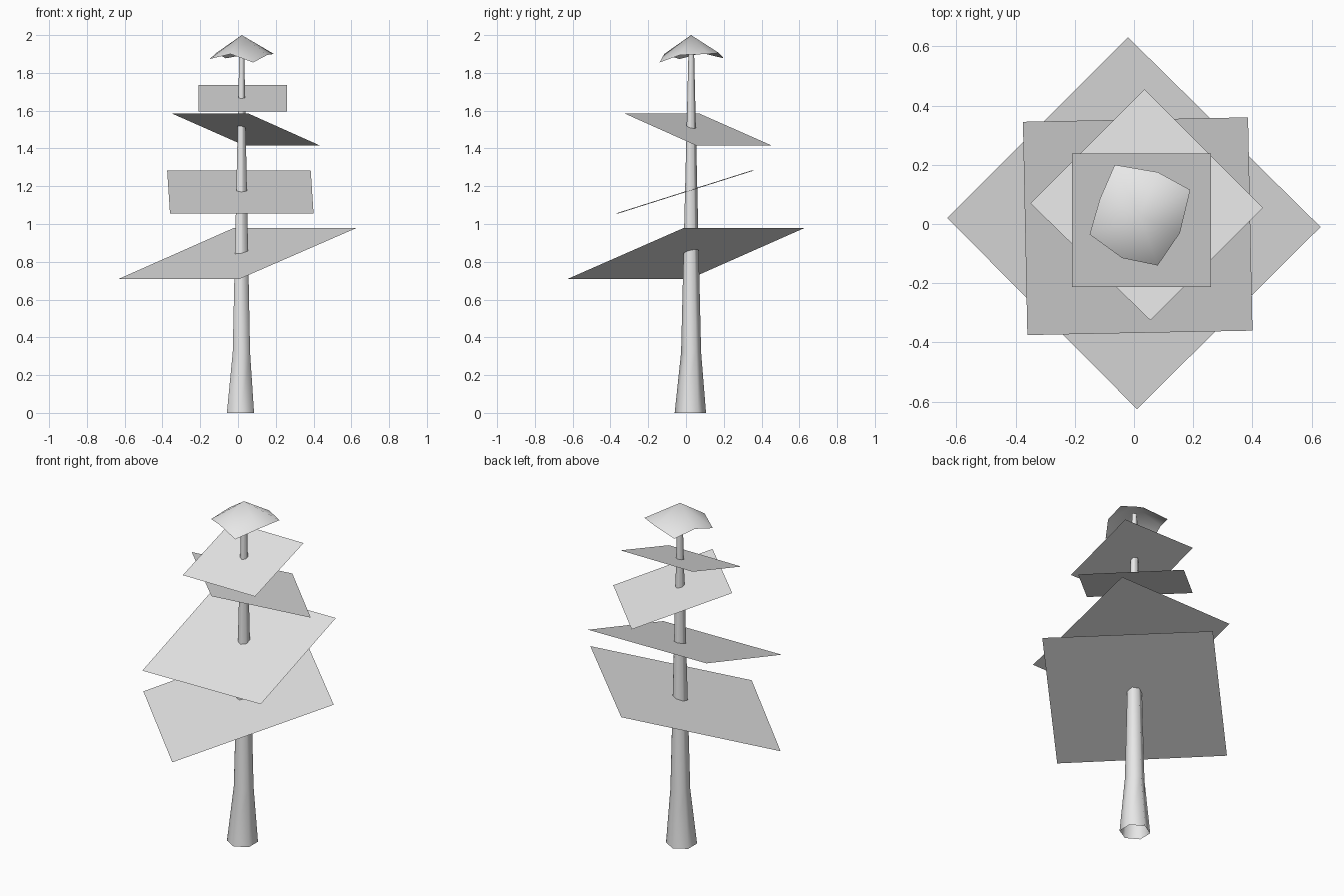
import bpy
import bmesh
import math

old = bpy.data.objects.get("Cube")
if old:
    bpy.data.objects.remove(old, do_unlink=True)

# One pale grey for the whole tree
grey = bpy.data.materials.new("pale_grey")
grey.use_nodes = True
COLOUR = (0.8, 0.8, 0.8, 1)
grey.diffuse_color = COLOUR
grey.node_tree.nodes["Principled BSDF"].inputs["Base Color"].default_value = COLOUR


def finish(name, bm, smooth=False):
    mesh = bpy.data.meshes.new(name)
    bm.to_mesh(mesh)
    bm.free()
    mesh.materials.append(grey)
    for face in mesh.polygons:
        face.use_smooth = smooth
    obj = bpy.data.objects.new(name, mesh)
    bpy.context.collection.objects.link(obj)
    return obj


def branch_sheet(name, corners):
    """Flat tilted sheet, corners counter-clockwise from above."""
    bm = bmesh.new()
    bm.faces.new([bm.verts.new(c) for c in corners])
    return finish(name, bm)


# Trunk: open six-sided tube, flared at the foot (x, y, z, radius)
SIDES = 6
bm = bmesh.new()
rings = []
for x, y, z, r in [(0.013, 0.023, 0, 0.083), (0.018, 0.027, 0.32, 0.053),
                   (0.02, 0.028, 1.95, 0.014)]:
    angles = [math.tau * (i + 0.5) / SIDES for i in range(SIDES)]
    rings.append([bm.verts.new((x + r * math.cos(a), y + r * math.sin(a), z))
                  for a in angles])
for low, high in zip(rings, rings[1:]):
    for i in range(SIDES):
        j = (i + 1) % SIDES
        bm.faces.new((low[i], low[j], high[j], high[i]))
finish("trunk", bm, smooth=True)

# Four tilted foliage sheets, from the widest up
branch_sheet("lowest_branches", [(-0.63, 0.02, 0.71), (0.01, -0.625, 0.71),
                                 (0.63, -0.01, 0.98), (-0.02, 0.63, 0.98)])
branch_sheet("lower_branches", [(-0.36, -0.375, 1.055), (0.4, -0.36, 1.055),
                                (0.385, 0.36, 1.283), (-0.375, 0.345, 1.283)])
branch_sheet("upper_branches", [(-0.35, 0.07, 1.585), (0.055, -0.325, 1.585),
                                (0.435, 0.055, 1.415), (0.035, 0.455, 1.415)])
branch_sheet("highest_branches", [(-0.21, -0.213, 1.595), (0.26, -0.213, 1.595),
                                  (0.26, 0.238, 1.737), (-0.21, 0.238, 1.737)])

# Treetop: open drooping cone with lower corners and raised edge midpoints
bm = bmesh.new()
rim = [bm.verts.new(p) for p in [
    (0.19, 0.115, 1.9), (0.08, 0.175, 1.905), (-0.065, 0.2, 1.877),
    (-0.115, 0.085, 1.905), (-0.15, -0.035, 1.873), (-0.04, -0.115, 1.9),
    (0.08, -0.14, 1.855), (0.155, -0.03, 1.895)]]
tip = bm.verts.new((0.02, 0.027, 2))
for a, b in zip(rim, rim[1:] + rim[:1]):
    bm.faces.new((a, b, tip))
finish("treetop", bm, smooth=True)
